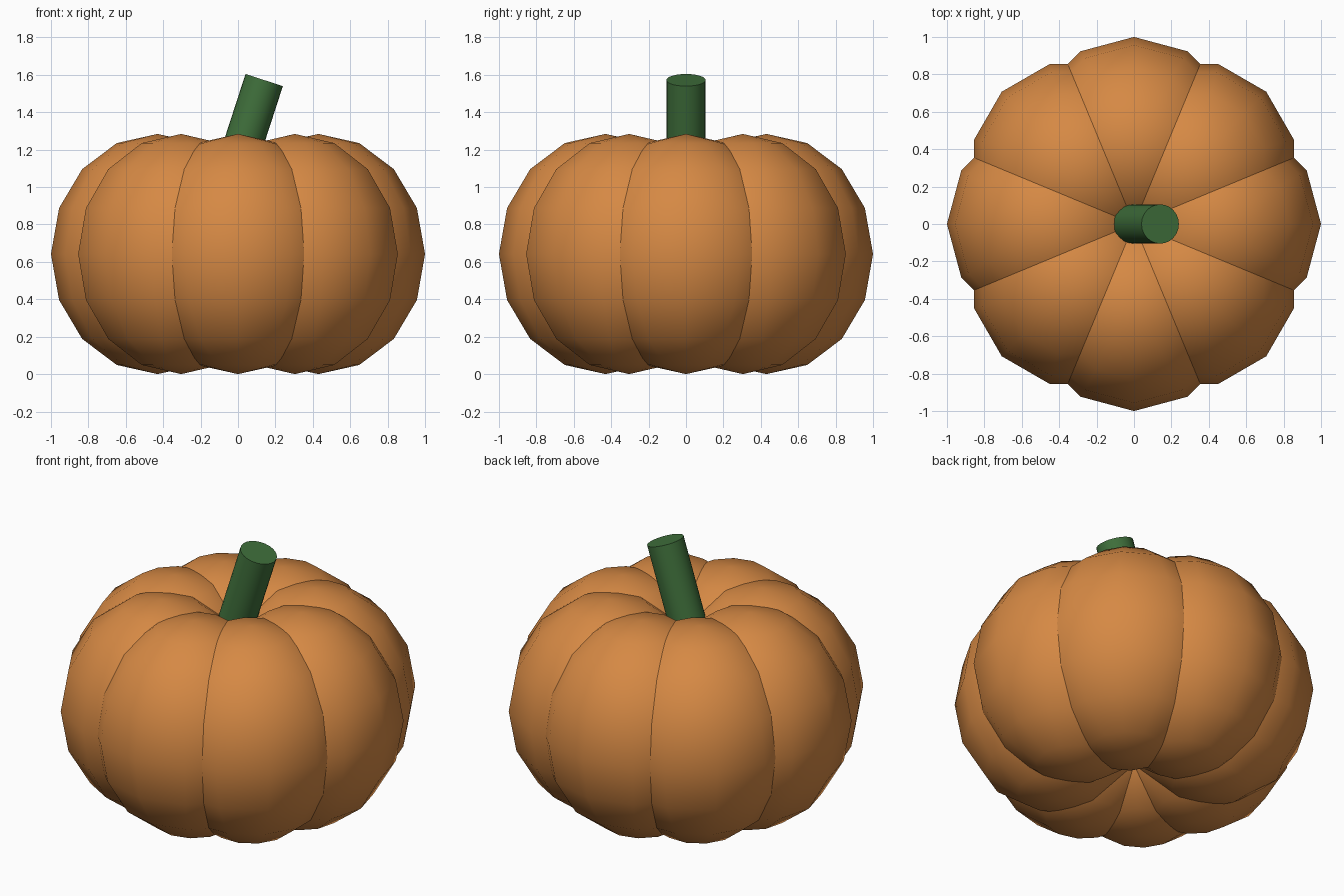
import bpy, bmesh, math
from mathutils import Matrix, Vector

cube = bpy.data.objects.get("Cube")
if cube:
    bpy.data.objects.remove(cube, do_unlink=True)


def make_material(name, rgb):
    mat = bpy.data.materials.new(name)
    mat.use_nodes = True
    mat.diffuse_color = (*rgb, 1)
    bsdf = mat.node_tree.nodes["Principled BSDF"]
    bsdf.inputs["Base Color"].default_value = (*rgb, 1)
    bsdf.inputs["Roughness"].default_value = 0.8
    return mat


def add_object(name, bm, mat, smooth_angle):
    mesh = bpy.data.meshes.new(name)
    bm.to_mesh(mesh)
    bm.free()
    mesh.materials.append(mat)
    obj = bpy.data.objects.new(name, mesh)
    bpy.context.collection.objects.link(obj)
    bpy.ops.object.select_all(action='DESELECT')
    obj.select_set(True)
    bpy.context.view_layer.objects.active = obj
    bpy.ops.object.shade_smooth_by_angle(angle=math.radians(smooth_angle))
    return obj


orange = make_material("pumpkin orange", (0.67, 0.25, 0.058))
green = make_material("stem green", (0.05, 0.16, 0.044))

# Eight overlapping ellipsoid lobes in a ring
LOBES = 8
RING, WIDTH, HEIGHT = 0.43, 0.57, 0.642
for i in range(LOBES):
    bm = bmesh.new()
    bmesh.ops.create_uvsphere(bm, u_segments=12, v_segments=8, radius=1)
    place = (Matrix.Rotation(i * math.tau / LOBES, 4, 'Z')
             @ Matrix.Translation((RING, 0, HEIGHT))
             @ Matrix.Diagonal((WIDTH, WIDTH, HEIGHT, 1)))
    bm.transform(place)
    add_object(f"lobe_{i + 1}", bm, orange, 40)

# Leaning stem, sunk into the dip between the lobes
LENGTH, LEAN = 0.6, math.radians(18)
bm = bmesh.new()
bmesh.ops.create_cone(bm, cap_ends=True, segments=24, radius1=0.105,
                      radius2=0.105, depth=LENGTH)
bm.transform(Matrix.Translation(Vector((0.14, 0, 1.572)))
             @ Matrix.Rotation(LEAN, 4, 'Y')
             @ Matrix.Translation((0, 0, -LENGTH / 2)))
add_object("stem", bm, green, 40)
